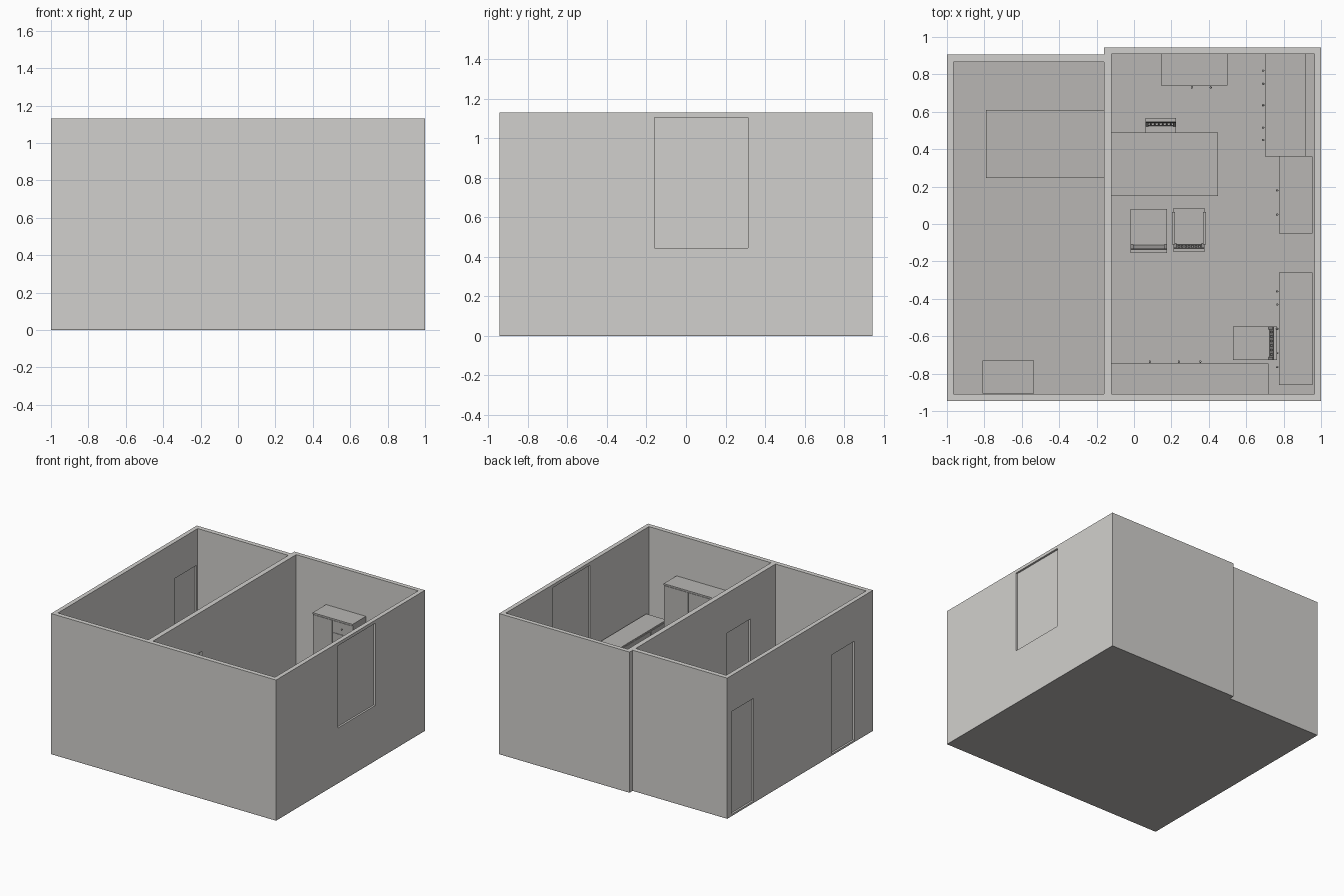
import bpy, bmesh
from math import radians
from mathutils import Matrix, Vector

if "Cube" in bpy.data.objects:
    bpy.data.objects.remove(bpy.data.objects["Cube"])


def material(name, rgb):
    m = bpy.data.materials.new(name)
    m.use_nodes = True
    m.diffuse_color = (*rgb, 1)
    m.node_tree.nodes["Principled BSDF"].inputs["Base Color"].default_value = (*rgb, 1)
    return m


WALL = material("light warm grey", (0.64, 0.63, 0.61))
WOOD = material("mid warm grey", (0.48, 0.47, 0.455))


def add_box(bm, lo, hi):
    lo, hi = Vector(lo), Vector(hi)
    scale = Matrix.Diagonal((*(hi - lo), 1))
    bmesh.ops.create_cube(bm, size=1, matrix=Matrix.Translation((lo + hi) / 2) @ scale)


def finish(name, bm, mat):
    bmesh.ops.recalc_face_normals(bm, faces=bm.faces)
    mesh = bpy.data.meshes.new(name)
    bm.to_mesh(mesh)
    bm.free()
    mesh.materials.append(mat)
    ob = bpy.data.objects.new(name, mesh)
    bpy.context.collection.objects.link(ob)
    return ob


def boxes(name, parts, mat=WOOD):
    bm = bmesh.new()
    for lo, hi in parts:
        add_box(bm, lo, hi)
    return finish(name, bm, mat)


def slab(name, outline, z0, z1, mat):
    bm = bmesh.new()
    face = bm.faces.new([bm.verts.new((x, y, z0)) for x, y in outline])
    top = bmesh.ops.extrude_face_region(bm, geom=[face])["geom"]
    bmesh.ops.translate(bm, vec=(0, 0, z1 - z0),
                        verts=[v for v in top if isinstance(v, bmesh.types.BMVert)])
    return finish(name, bm, mat)


def cut(target, lo, hi):
    cutter = boxes("cutter", [(lo, hi)], WALL)
    cutter.hide_render = True
    mod = target.modifiers.new("cut", "BOOLEAN")
    mod.operation, mod.solver, mod.object = "DIFFERENCE", "EXACT", cutter
    bpy.context.view_layer.objects.active = target
    bpy.ops.object.modifier_apply(modifier=mod.name)
    bpy.data.objects.remove(cutter)


# Floor and walls share the stepped footprint
FLOOR, TOP = 0.006, 1.13
footprint = [(-1, -0.945), (1, -0.945), (1, 0.945), (-0.16, 0.945), (-0.16, 0.905), (-1, 0.905)]
slab("floor", footprint, 0, FLOOR, WOOD)
walls = slab("walls", footprint, FLOOR, TOP, WALL)
cut(walls, (-0.965, -0.908, -1), (-0.16, 0.867, 2))
cut(walls, (-0.12, -0.908, -1), (0.965, 0.91, 2))

# Openings through walls, each closed by a thin recessed panel
openings = [
    ("back_door", -0.982, 0.57, 0.85, 0.015, 0.84),
    ("front_door", -0.982, -0.71, -0.42, 0.015, 0.81),
    ("inner_door", -0.14, -0.59, -0.285, 0.015, 0.81),
    ("window", 0.982, -0.16, 0.315, 0.445, 1.105),
]
for name, x, y0, y1, z0, z1 in openings:
    cut(walls, (x - 0.03, y0, z0), (x + 0.03, y1, z1))
    boxes(name, [((x - 0.003, y0, z0), (x + 0.003, y1, z1))], WALL)


def cabinet(name, lo, hi, side, splits, rows, knobs):
    """Body with thin front panels facing -x, -y or +y; knobs are (along, height)."""
    (x0, y0), (x1, y1, z1) = lo, hi
    t = 0.004

    def at(along, out, z):
        if side == "-x":
            return Vector((x0 + t - out, along, z))
        return Vector((along, y0 + t - out if side == "-y" else y1 - t + out, z))

    body_lo, body_hi = Vector((x0, y0, FLOOR)), Vector((x1, y1, z1 - 0.012))
    if side == "-x":
        body_lo.x += t
    elif side == "-y":
        body_lo.y += t
    else:
        body_hi.y -= t
    bm = bmesh.new()
    add_box(bm, body_lo, body_hi)
    add_box(bm, (x0, y0, z1 - 0.012), (x1, y1, z1))
    gap = 0.002
    for i, (a, b) in enumerate(zip(splits, splits[1:])):
        heights = rows[i]
        for c, d in zip(heights, heights[1:]):
            p, q = at(a + gap, 0, c + gap), at(b - gap, t, d - gap)
            add_box(bm, [min(u) for u in zip(p, q)], [max(u) for u in zip(p, q)])
    for along, z in knobs:
        for out, r in ((t + 0.004, 0.003), (t + 0.01, 0.006)):
            bmesh.ops.create_uvsphere(bm, u_segments=10, v_segments=6, radius=r,
                                      matrix=Matrix.Translation(at(along, out, z)))
    finish(name, bm, WOOD)


# Right room storage
tall, low = [0.03, 0.787], [0.03, 0.31, 0.437]
cabinet("back_wardrobe", (0.145, 0.74), (0.5, 0.91, 0.80), "-y", [0.145, 0.32, 0.5],
        [tall, [0.03, 0.47, 0.58, 0.69, 0.787]],
        [(0.31, 0.4), (0.41, 0.25), (0.41, 0.525), (0.41, 0.635), (0.41, 0.737)])
cabinet("front_wardrobe", (-0.12, -0.908), (0.72, -0.745, 0.80), "+y", [-0.12, 0.10, 0.30, 0.50, 0.72],
        [tall] * 4, [(0.085, 0.4), (0.24, 0.4), (0.355, 0.4)])
cabinet("corner_cabinet", (0.70, 0.36), (0.92, 0.91, 0.45), "-x", [0.36, 0.543, 0.727, 0.91],
        [low] * 3, [(0.45, 0.37), (0.635, 0.37), (0.82, 0.37), (0.515, 0.22), (0.75, 0.22)])
cabinet("window_cabinet", (0.775, -0.05), (0.955, 0.36, 0.44), "-x", [-0.05, 0.155, 0.36],
        [[0.03, 0.16, 0.29, 0.427], [0.03, 0.427]],
        [(0.05, 0.095), (0.05, 0.225), (0.05, 0.36), (0.18, 0.25)])
cabinet("dresser", (0.775, -0.86), (0.955, -0.26, 0.45), "-x", [-0.86, -0.66, -0.46, -0.26],
        [low] * 3, [(-0.36, 0.37), (-0.56, 0.37), (-0.765, 0.37), (-0.43, 0.22), (-0.69, 0.22)])


def table(name, x0, y0, x1, y1, height, leg=0.025):
    parts = [((x0, y0, height - 0.02), (x1, y1, height))]
    for x in (x0 + 0.01, x1 - 0.01 - leg):
        for y in (y0 + 0.01, y1 - 0.01 - leg):
            parts.append(((x, y, FLOOR), (x + leg, y + leg, height - 0.02)))
    boxes(name, parts)


table("dining_table", -0.12, 0.15, 0.45, 0.49, 0.28)

# Left room furniture
boxes("bed", [((-0.78, 0.255, FLOOR), (-0.17, 0.60, 0.08)), ((-0.79, 0.245, 0.08), (-0.16, 0.61, 0.2))])
boxes("bedside_chest", [((-0.81, -0.905, FLOOR), (-0.535, -0.73, 0.28))])


def chair(name, x, y, turn, width=0.165, slats=6, arms=False):
    """Faces +y before turning; the back leans outward."""
    w, seat, top = width / 2, 0.17, 0.36
    bm = bmesh.new()
    add_box(bm, (-w, -0.08, seat - 0.018), (w, 0.115, seat))
    for s in (-1, 1):
        for yy in (-0.075, 0.095):
            add_box(bm, (s * (w - 0.01) - 0.008, yy, FLOOR), (s * (w - 0.01) + 0.008, yy + 0.016, seat - 0.018))
        if arms:
            add_box(bm, (s * w - 0.008, -0.08, 0.25), (s * w + 0.008, 0.095, 0.262))
            add_box(bm, (s * w - 0.006, 0.07, seat - 0.01), (s * w + 0.006, 0.085, 0.25))
    start = len(bm.verts)
    for s in (-1, 1):
        add_box(bm, (s * (w - 0.008) - 0.008, -0.09, seat - 0.018), (s * (w - 0.008) + 0.008, -0.075, top))
    add_box(bm, (-w, -0.092, top - 0.035), (w, -0.073, top))
    add_box(bm, (-w, -0.088, seat + 0.02), (w, -0.077, seat + 0.035))
    if slats:
        for i in range(slats):
            c = (i + 0.5) / slats * 2 * (w - 0.018) - (w - 0.018)
            add_box(bm, (c - 0.005, -0.086, seat + 0.03), (c + 0.005, -0.079, top - 0.03))
    else:
        add_box(bm, (-w + 0.012, -0.088, seat), (w - 0.012, -0.077, top - 0.03))
    bm.verts.ensure_lookup_table()
    for v in bm.verts[start:]:
        v.co.y -= (v.co.z - seat) * 0.15
    ob = finish(name, bm, WOOD)
    ob.location, ob.rotation_euler = (x, y, 0), (0, 0, radians(turn))


chair("head_chair", 0.143, 0.445, 180)
chair("solid_back_chair", 0.08, -0.035, 0, width=0.195, slats=0)
chair("arm_chair", 0.295, -0.03, 0, slats=7, arms=True)
chair("dresser_chair", 0.645, -0.637, 90, width=0.18)
